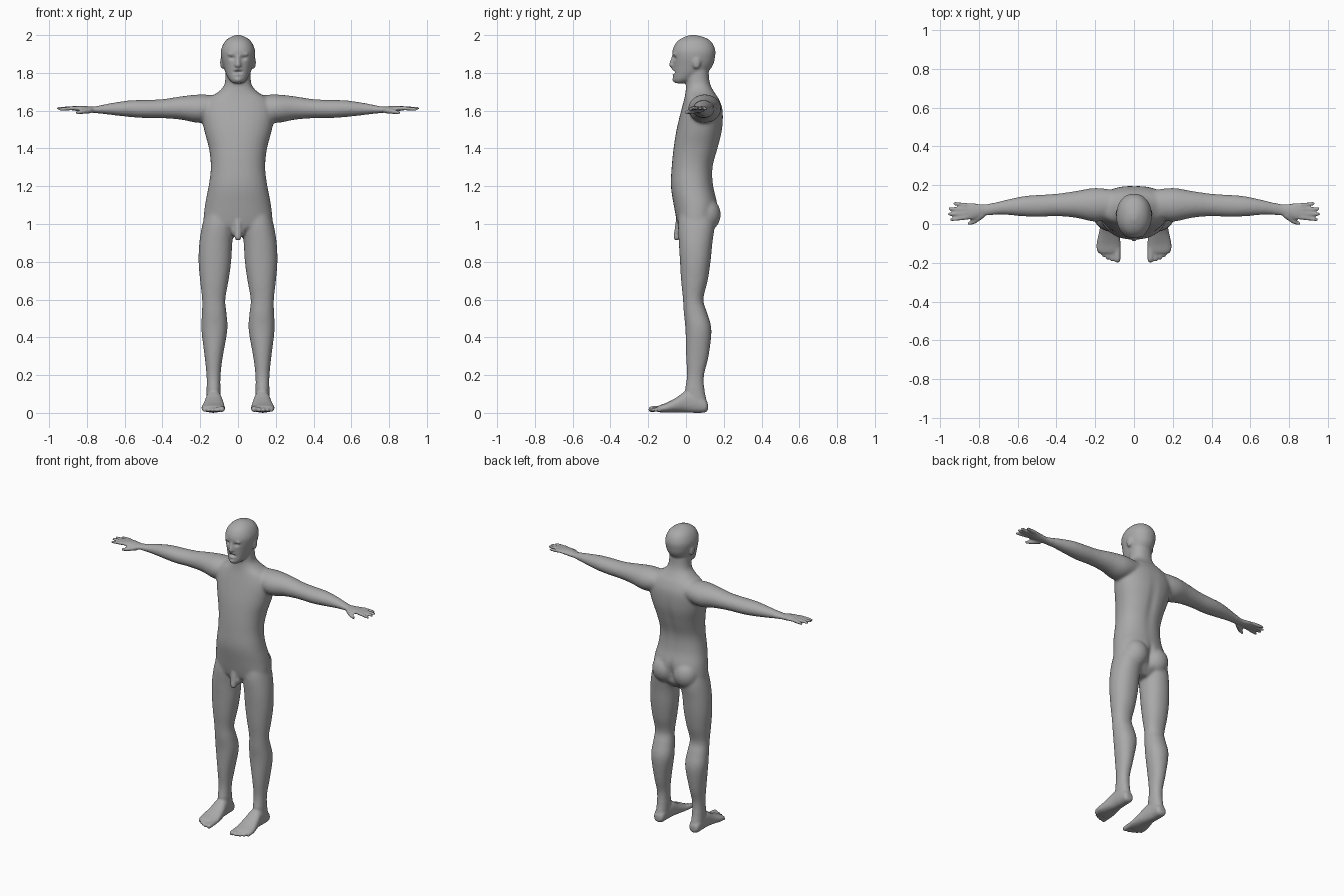
import bpy, bmesh, math
from mathutils import Vector

skin = bpy.data.materials.new("grey clay")
skin.diffuse_color = (0.4, 0.4, 0.4, 1)
verts, faces = [], []


def skin_rings(rings):
    """Closed surface through a list of equal rings of points."""
    base, n = len(verts), len(rings[0])
    for ring in rings:
        verts.extend(ring)
    for i in range(len(rings) - 1):
        for k in range(n):
            a, b = base + i * n + k, base + i * n + (k + 1) % n
            faces.append((a, b, b + n, a + n))
    faces.append(tuple(range(base, base + n))[::-1])
    faces.append(tuple(range(len(verts) - n, len(verts))))


def smooth_rows(rows, steps=4):
    """Catmull-Rom interpolation between cross-sections."""
    out = []
    for i in range(len(rows) - 1):
        a, b, c, d = (rows[max(0, min(len(rows) - 1, i + k))] for k in (-1, 0, 1, 2))
        for s in range(steps):
            t = s / steps
            out.append([0.5 * (2 * q + (r - p) * t + (2 * p - 5 * q + 4 * r - w) * t * t
                               + (3 * q - p - 3 * r + w) * t ** 3) for p, q, r, w in zip(a, b, c, d)])
    return out + [list(rows[-1])]


def loft(rows, axis="z", sides=32, power=2.0, mirror=False):
    """Skin sections (position, u_min, u_max, v_min, v_max) along an axis."""
    for sx in ((1, -1) if mirror else (1,)):
        rings = []
        for p, u0, u1, v0, v1 in smooth_rows(rows):
            ring = []
            for k in range(sides):
                a = 2 * math.pi * k / sides
                c, s = math.cos(a), math.sin(a)
                u = (u0 + u1) / 2 + (u1 - u0) / 2 * math.copysign(abs(c) ** (2 / power), c)
                v = (v0 + v1) / 2 + (v1 - v0) / 2 * math.copysign(abs(s) ** (2 / power), s)
                x, y, z = {"z": (u, v, p), "x": (p, u, v), "y": (u, p, v)}[axis]
                ring.append((x * sx, y, z))
            rings.append(ring)
        skin_rings(rings)


def capsule(start, end, r0, r1, mirror=True, scale=(1, 1, 1), sides=16):
    """Round-ended tapered tube for a finger, toe or ridge."""
    a, b = Vector(start), Vector(end)
    axis = (b - a).normalized() if (b - a).length > 0 else Vector((0, 0, 1))
    side = axis.orthogonal().normalized()
    up = axis.cross(side)
    stations = []
    for c, r, first in ((a, r0, -85), (b, r1, 0)):
        for j in range(6):
            t = math.radians(first + 17 * j)
            stations.append((c, r * math.sin(t), r * math.cos(t)))
    for sx in ((1, -1) if mirror else (1,)):
        rings = []
        for c, along, r in stations:
            ring = []
            for k in range(sides):
                t = 2 * math.pi * k / sides
                o = axis * along + (side * math.cos(t) + up * math.sin(t)) * r
                ring.append(((c.x + o.x * scale[0]) * sx, c.y + o.y * scale[1], c.z + o.z * scale[2]))
            rings.append(ring)
        skin_rings(rings)


def blob(centre, size, mirror=False):
    capsule(centre, centre, 1, 1, mirror, size, 20)


def sym(z, w, yf, yb):
    return (z, -w, w, yf, yb)


# Torso and neck
loft([sym(0.935, 0.07, 0.0, 0.10), sym(0.97, 0.13, -0.03, 0.135), sym(1.0, 0.18, -0.045, 0.15),
      sym(1.1, 0.175, -0.065, 0.167), sym(1.2, 0.156, -0.08, 0.145), sym(1.3, 0.144, -0.076, 0.143),
      sym(1.4, 0.154, -0.066, 0.17), sym(1.5, 0.18, -0.05, 0.193), sym(1.6, 0.195, -0.026, 0.195),
      sym(1.66, 0.165, -0.01, 0.175), sym(1.695, 0.11, -0.003, 0.152), sym(1.73, 0.076, 0.0, 0.132),
      sym(1.77, 0.067, 0.0, 0.122), sym(1.83, 0.066, 0.0, 0.12)], power=2.25)

# Buttocks and groin
blob((0.078, 0.105, 1.05), (0.082, 0.08, 0.09), True)
capsule((0, -0.03, 1.02), (0, -0.048, 0.93), 0.024, 0.018, False)
blob((0, -0.02, 0.965), (0.038, 0.035, 0.04))

# Head, nose, brow, lips, chin and ears
loft([sym(1.745, 0.025, -0.058, -0.005), sym(1.765, 0.047, -0.066, 0.05), sym(1.80, 0.066, -0.066, 0.11),
      sym(1.84, 0.079, -0.068, 0.142), sym(1.88, 0.089, -0.07, 0.153), sym(1.92, 0.09, -0.071, 0.155),
      sym(1.96, 0.074, -0.052, 0.138), sym(1.985, 0.048, -0.02, 0.105), sym(2.0, 0.014, 0.02, 0.055)],
     power=2.15)
capsule((0, -0.068, 1.885), (0, -0.079, 1.842), 0.008, 0.012, False)
blob((0.011, -0.072, 1.84), (0.009, 0.010, 0.008), True)
blob((0.03, -0.056, 1.899), (0.026, 0.014, 0.009), True)
blob((0, -0.064, 1.817), (0.022, 0.012, 0.007))
blob((0, -0.061, 1.791), (0.02, 0.012, 0.007))
blob((0, -0.058, 1.765), (0.022, 0.015, 0.014))
blob((0.083, 0.055, 1.855), (0.012, 0.022, 0.034), True)

# Arms and palms
loft([(0.10, 0.03, 0.175, 1.56, 1.68), (0.2, 0.012, 0.186, 1.535, 1.686), (0.3, 0.032, 0.17, 1.552, 1.676),
      (0.4, 0.04, 0.156, 1.56, 1.661), (0.5, 0.036, 0.15, 1.561, 1.657), (0.58, 0.04, 0.142, 1.567, 1.654),
      (0.68, 0.048, 0.12, 1.578, 1.639), (0.76, 0.044, 0.102, 1.588, 1.622), (0.80, 0.032, 0.103, 1.59, 1.624),
      (0.84, 0.022, 0.108, 1.596, 1.625), (0.88, 0.022, 0.108, 1.602, 1.622)], axis="x", mirror=True)

# Fingers and thumbs
for y0, x1, y1, z1 in ((0.033, 0.942, 0.022, 1.608), (0.055, 0.952, 0.051, 1.612),
                       (0.077, 0.949, 0.078, 1.612), (0.098, 0.925, 0.105, 1.61)):
    capsule((0.865, y0, 1.613), (x1, y1, z1), 0.0115, 0.0085)
capsule((0.785, 0.045, 1.602), (0.825, 0.012, 1.594), 0.017, 0.0125)
capsule((0.825, 0.012, 1.594), (0.852, 0.002, 1.59), 0.0125, 0.009)

# Legs
loft([(1.08, 0.03, 0.165, -0.03, 0.14), (1.0, 0.02, 0.188, -0.042, 0.152), (0.9, 0.03, 0.205, -0.038, 0.14),
      (0.8, 0.036, 0.209, -0.032, 0.13), (0.7, 0.05, 0.201, -0.026, 0.115), (0.6, 0.067, 0.19, -0.016, 0.092),
      (0.53, 0.061, 0.191, -0.012, 0.112), (0.44, 0.056, 0.194, -0.003, 0.135), (0.3, 0.08, 0.177, 0.0, 0.12),
      (0.2, 0.092, 0.167, 0.005, 0.096), (0.12, 0.093, 0.166, -0.005, 0.098), (0.06, 0.094, 0.166, 0.0, 0.11),
      (0.02, 0.1, 0.16, 0.01, 0.108)], power=2.15, mirror=True)

# Feet
loft([(0.116, 0.11, 0.15, 0.015, 0.05), (0.10, 0.096, 0.164, 0.002, 0.075), (0.05, 0.092, 0.168, 0.0, 0.11),
      (0.0, 0.084, 0.172, 0.002, 0.115), (-0.05, 0.075, 0.182, 0.003, 0.082), (-0.10, 0.069, 0.193, 0.002, 0.055),
      (-0.135, 0.07, 0.192, 0.003, 0.042), (-0.15, 0.076, 0.18, 0.005, 0.036)], axis="y", power=2.3, mirror=True)

# Toes
for x, y, r in ((0.085, -0.184, 0.0155), (0.112, -0.182, 0.0115), (0.135, -0.173, 0.011),
                (0.157, -0.16, 0.0105), (0.178, -0.143, 0.010)):
    capsule((x, -0.125, 0.024), (x, y, r + 0.004), r * 1.05, r)

# Fuse every part into one continuous surface
mesh = bpy.data.meshes.new("body parts")
mesh.from_pydata(verts, [], faces)
bm = bmesh.new()
bm.from_mesh(mesh)
bmesh.ops.recalc_face_normals(bm, faces=bm.faces)
bm.to_mesh(mesh)
bm.free()
body = bpy.data.objects.new("body", mesh)
bpy.context.collection.objects.link(body)
fuse = body.modifiers.new("fuse", "REMESH")
fuse.mode, fuse.voxel_size = "VOXEL", 0.007
soft = body.modifiers.new("soften", "SMOOTH")
soft.factor, soft.iterations = 0.5, 2
fused = bpy.data.meshes.new_from_object(body.evaluated_get(bpy.context.evaluated_depsgraph_get()))
body.modifiers.clear()
body.data = fused

# Pressed-in details: (centre, radii, push along y)
dents = [((0.03, -0.06, 1.879), (0.015, 0.03, 0.009), 0.012),      # eye sockets
         ((-0.03, -0.06, 1.879), (0.015, 0.03, 0.009), 0.012),
         ((0, -0.065, 1.804), (0.017, 0.03, 0.007), 0.022),        # mouth
         ((0, 0.185, 1.04), (0.014, 0.06, 0.07), -0.025),          # cleft
         ((0, 0.18, 1.38), (0.025, 0.06, 0.16), -0.008)]           # spine groove
joints = []
for v in fused.vertices:
    x, y, z = v.co
    # Broad areas blend more strongly than face, hands, feet and groin
    if abs(x) < 0.72 and 0.14 < z < 1.74 and not (abs(x) < 0.06 and y < 0 and 0.88 < z < 1.05):
        joints.append(v.index)
    if abs(x) < 0.08 and z > 0.8:
        for c, r, push in dents:
            d = ((x - c[0]) / r[0]) ** 2 + ((y - c[1]) / r[1]) ** 2 + ((z - c[2]) / r[2]) ** 2
            if d < 9:
                v.co.y += push * math.exp(-d)
    v.co.z = max(z, 0)
body.vertex_groups.new(name="joints").add(joints, 1.0, "REPLACE")
blend = body.modifiers.new("blend joints", "SMOOTH")
blend.factor, blend.iterations, blend.vertex_group = 0.5, 15, "joints"

fused.materials.clear()
fused.materials.append(skin)
for p in fused.polygons:
    p.material_index = 0
    p.use_smooth = True
